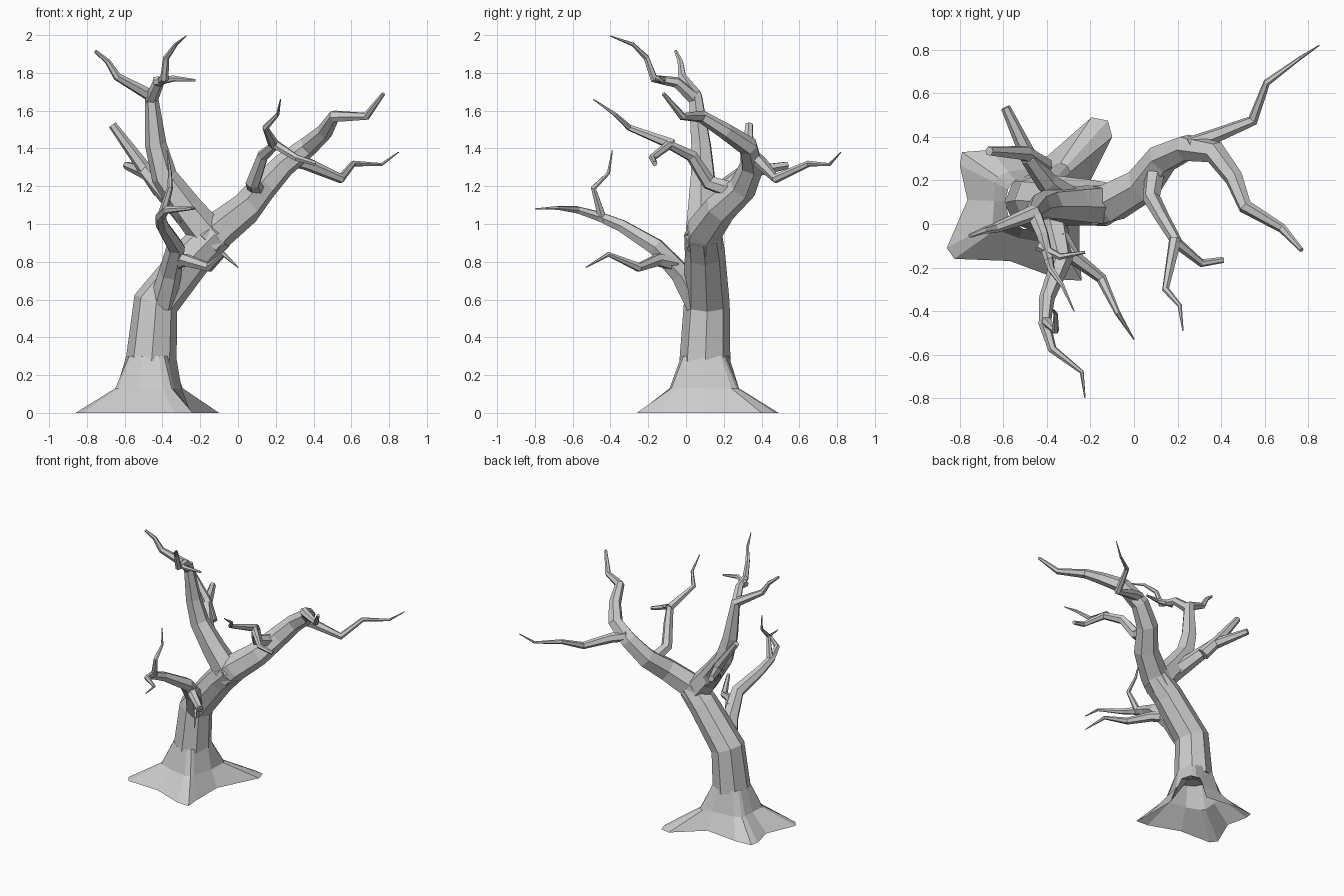
import bpy, bmesh
from math import cos, sin, tau
from mathutils import Vector


def finish(name, bm):
    me = bpy.data.meshes.new(name)
    bm.to_mesh(me)
    bm.free()
    ob = bpy.data.objects.new(name, me)
    bpy.context.collection.objects.link(ob)
    return ob


def bridge(bm, a, b):
    n = len(a)
    for i in range(n):
        j = (i + 1) % n
        bm.faces.new((a[i], a[j], b[j], b[i]))


def limb(name, pts, r0, r1, sides=6):
    """Faceted tube along a path, tapering by travelled length."""
    pts = [Vector(p) for p in pts]
    dist = [0.0]
    for a, b in zip(pts, pts[1:]):
        dist.append(dist[-1] + (b - a).length)
    bm = bmesh.new()
    rings, tan, side = [], None, None
    for i, p in enumerate(pts):
        t = Vector()
        if i > 0:
            t += (p - pts[i - 1]).normalized()
        if i < len(pts) - 1:
            t += (pts[i + 1] - p).normalized()
        t.normalize()
        if tan is None:
            side = t.cross(Vector((0, 1, 0.2))).normalized()
        else:
            side = tan.rotation_difference(t) @ side
        tan = t
        up = t.cross(side)
        r = r0 + (r1 - r0) * dist[i] / dist[-1]
        rings.append([bm.verts.new(p + r * (side * cos(tau * k / sides) + up * sin(tau * k / sides)))
                      for k in range(sides)])
    for a, b in zip(rings, rings[1:]):
        bridge(bm, a, b)
    bm.faces.new(rings[0][::-1])
    bm.faces.new(rings[-1])
    return finish(name, bm)


# Root flare: four-lobed outline on the ground, shrinking to the round trunk
outline = [(-0.24, -0.26), (-0.25, -0.16), (-0.25, 0.1), (-0.10, 0.40), (-0.12, 0.475),
           (-0.195, 0.49), (-0.40, 0.31), (-0.66, 0.34), (-0.79, 0.33), (-0.80, 0.27),
           (-0.765, 0.11), (-0.86, -0.11), (-0.825, -0.16), (-0.57, -0.17), (-0.34, -0.255)]
centre = Vector((-0.46, 0.1, 0))
bm = bmesh.new()
levels = []
for z, base, share in ((0, 0, 1), (0.13, 0.115, 0.22), (0.3, 0.132, 0)):
    ring = []
    for x, y in outline:
        d = Vector((x, y, 0)) - centre
        r = base + share * d.length
        ring.append(bm.verts.new(centre + d.normalized() * r + Vector((0, 0, z))))
    levels.append(ring)
for a, b in zip(levels, levels[1:]):
    bridge(bm, a, b)
finish("root_flare", bm)

# Leaning trunk
limb("trunk", [(-0.46, 0.1, 0.27), (-0.435, 0.11, 0.58), (-0.22, 0.1, 0.85), (-0.12, 0.09, 0.95)],
     0.135, 0.1, 8)

# Right main branch and its twigs
limb("right_branch", [(-0.17, 0.09, 0.9), (-0.1, 0.1, 0.97), (0.04, 0.18, 1.08), (0.13, 0.3, 1.19),
                      (0.24, 0.35, 1.31), (0.37, 0.33, 1.41), (0.46, 0.21, 1.49), (0.51, 0.08, 1.57),
                      (0.68, -0.02, 1.57), (0.77, -0.12, 1.69)], 0.105, 0.01)
limb("right_back_twig", [(0.25, 0.36, 1.35), (0.36, 0.4, 1.32), (0.545, 0.475, 1.24), (0.61, 0.65, 1.32),
                         (0.76, 0.76, 1.315), (0.85, 0.82, 1.38)], 0.04, 0.003)
limb("right_front_bough", [(0.1, 0.27, 1.17), (0.08, 0.12, 1.22), (0.13, 0.03, 1.36), (0.2, -0.09, 1.42),
                           (0.31, -0.18, 1.35), (0.41, -0.165, 1.32)], 0.048, 0.014)
limb("right_front_twig", [(0.19, -0.07, 1.42), (0.145, -0.3, 1.51), (0.21, -0.375, 1.58),
                          (0.225, -0.49, 1.66)], 0.03, 0.003)

# Left main branch and its twigs
limb("left_branch", [(-0.14, 0.09, 0.92), (-0.27, 0.09, 1.08), (-0.39, 0.09, 1.25), (-0.435, 0.08, 1.42),
                     (-0.46, 0.05, 1.68), (-0.64, -0.02, 1.78), (-0.69, -0.03, 1.86),
                     (-0.755, -0.055, 1.915)], 0.1, 0.009)
limb("left_top_twig", [(-0.46, 0.05, 1.66), (-0.42, -0.05, 1.75), (-0.39, -0.17, 1.77), (-0.38, -0.21, 1.88),
                       (-0.33, -0.28, 1.95), (-0.275, -0.4, 1.995)], 0.037, 0.003)
limb("left_side_twig", [(-0.44, -0.1, 1.755), (-0.34, -0.15, 1.77), (-0.225, -0.13, 1.76)], 0.025, 0.007)

# Back left branch with a rising stub
limb("back_branch", [(-0.26, 0.09, 1.03), (-0.4, 0.19, 1.18), (-0.48, 0.3, 1.27), (-0.59, 0.535, 1.31)],
     0.065, 0.022)
limb("back_stub", [(-0.41, 0.26, 1.18), (-0.5, 0.325, 1.3), (-0.665, 0.335, 1.525)], 0.045, 0.022)

# Low front branch and its twigs
limb("front_branch", [(-0.4, 0.06, 0.58), (-0.36, -0.03, 0.74), (-0.33, -0.16, 0.88), (-0.4, -0.34, 0.99),
                      (-0.41, -0.46, 1.04), (-0.375, -0.575, 1.075), (-0.24, -0.68, 1.085),
                      (-0.225, -0.8, 1.08)], 0.072, 0.003)
limb("front_up_twig", [(-0.41, -0.44, 1.02), (-0.36, -0.49, 1.19), (-0.36, -0.41, 1.27),
                       (-0.375, -0.39, 1.39)], 0.026, 0.003)
limb("front_low_twig", [(-0.34, -0.06, 0.79), (-0.28, -0.15, 0.81), (-0.15, -0.25, 0.77),
                        (-0.075, -0.41, 0.84), (0.0, -0.53, 0.77)], 0.042, 0.003)
